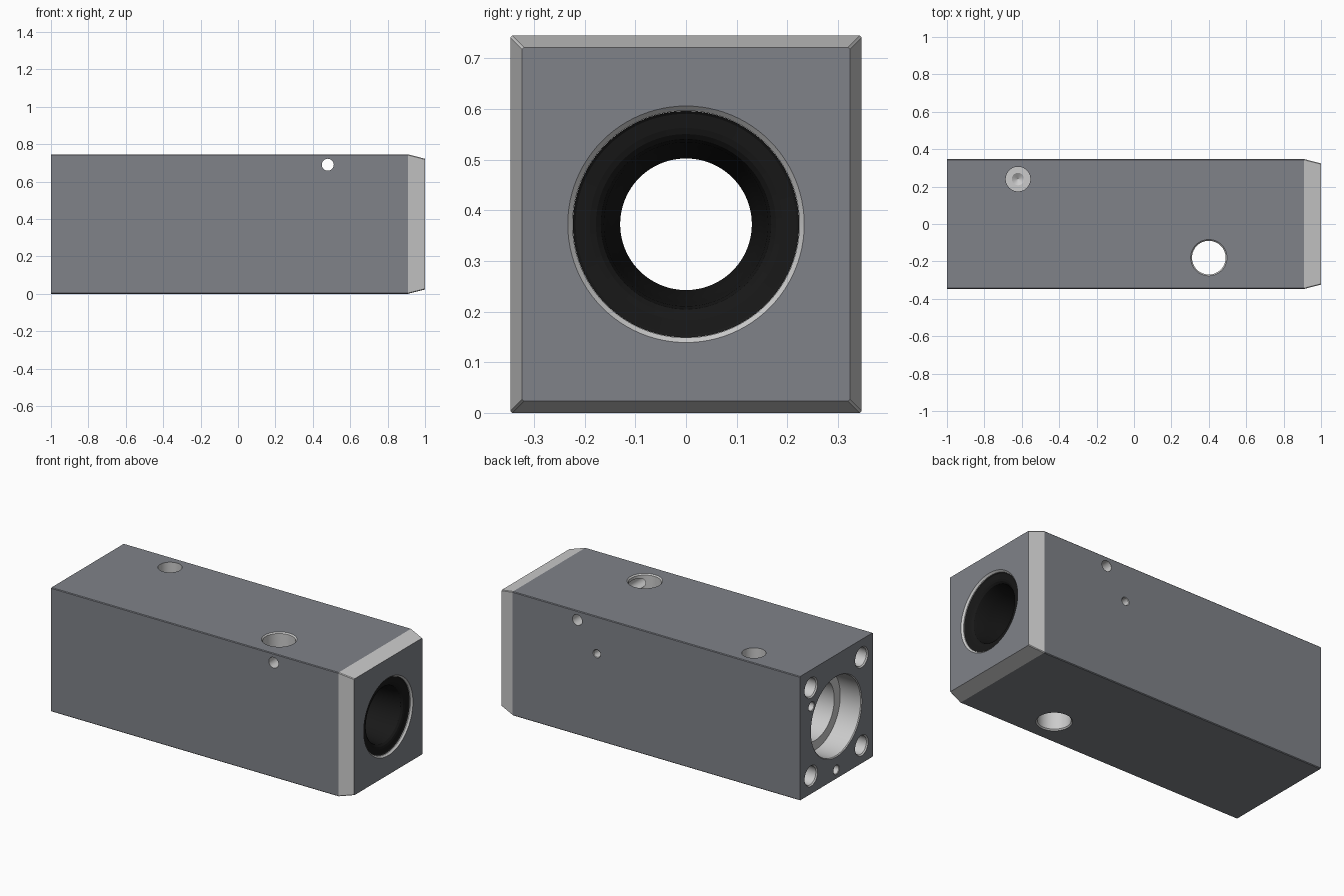
import bpy, bmesh
from math import sin, cos, tau
from mathutils import Vector, Matrix

if "Cube" in bpy.data.objects:
    bpy.data.objects.remove(bpy.data.objects["Cube"])

MID = 0.3725
HALF_W = 0.347


def finish(name, bm):
    bmesh.ops.recalc_face_normals(bm, faces=bm.faces)
    me = bpy.data.meshes.new(name)
    bm.to_mesh(me)
    bm.free()
    ob = bpy.data.objects.new(name, me)
    bpy.context.collection.objects.link(ob)
    return ob


def material(name, color):
    m = bpy.data.materials.new(name)
    m.diffuse_color = (*color, 1)
    m.use_nodes = True
    m.node_tree.nodes["Principled BSDF"].inputs["Base Color"].default_value = m.diffuse_color
    return m


def revolve(name, profile, origin, direction, n=64, ring=False):
    """Lathe (depth, radius) points about a direction; ring closes the profile, else caps."""
    rot = Vector(direction).to_track_quat('Z', 'Y').to_matrix().to_4x4()
    mat = Matrix.Translation(origin) @ rot
    bm = bmesh.new()
    rows = [[bm.verts.new(mat @ Vector((r * cos(tau * i / n), r * sin(tau * i / n), d)))
             for i in range(n)] for d, r in profile]
    pairs = list(zip(rows, rows[1:]))
    if ring:
        pairs.append((rows[-1], rows[0]))
    else:
        bm.faces.new(rows[0])
        bm.faces.new(rows[-1])
    for a, b in pairs:
        for i in range(n):
            j = (i + 1) % n
            bm.faces.new((a[i], a[j], b[j], b[i]))
    return finish(name, bm)


def activate(ob):
    bpy.ops.object.select_all(action='DESELECT')
    ob.select_set(True)
    bpy.context.view_layer.objects.active = ob


def cut(target, cutter):
    m = target.modifiers.new("cut", 'BOOLEAN')
    m.operation = 'DIFFERENCE'
    m.solver = 'EXACT'
    m.object = cutter
    activate(target)
    bpy.ops.object.modifier_apply(modifier=m.name)
    bpy.data.objects.remove(cutter)


def drill(target, origin, direction, r, depth, chamfer=0.007, n=40):
    e = 0.01
    cut(target, revolve("drill", [(-e, r + chamfer + e), (chamfer, r), (depth, r)],
                        origin, direction, n))


# Block: lofted rectangle with broken long edges and a tapered right end
def section(inset, b=0.004):
    w, h = HALF_W - inset, MID - inset
    pts = [(w, h - b), (w - b, h), (b - w, h), (-w, h - b),
           (-w, b - h), (b - w, -h), (w - b, -h), (w, b - h)]
    return [(y, z + MID) for y, z in pts]


bm = bmesh.new()
rows = [[bm.verts.new((x, y, z)) for y, z in section(i)]
        for x, i in ((-1, 0), (0.91, 0), (1, 0.023))]
for a, b in zip(rows, rows[1:]):
    for i in range(8):
        j = (i + 1) % 8
        bm.faces.new((a[i], a[j], b[j], b[i]))
bm.faces.new(rows[0])
bm.faces.new(rows[-1])
block = finish("block", bm)

# Stepped main bore along the length
cut(block, revolve("bore", [(-1.02, 0.262), (-0.995, 0.237), (-0.86, 0.237), (-0.86, 0.18),
                            (0.5, 0.18), (0.5, 0.224), (0.99, 0.224), (1.01, 0.243)],
                   (0, 0, MID), (1, 0, 0), 96))

# Top holes: one right through, one blind counterbore with pilot
cut(block, revolve("through", [(-0.01, 0.107), (0.007, 0.09), (0.738, 0.09), (0.755, 0.107)],
                   (0.4, -0.18, 0.745), (0, 0, -1)))
cut(block, revolve("counterbore", [(-0.01, 0.066), (0.1, 0.066), (0.1, 0.033), (0.12, 0.002)],
                   (-0.62, 0.24, 0.745), (0, 0, -1)))

# Cross pin hole through the sides, and a blind hole in the back
cut(block, revolve("pin", [(-0.4, 0.032), (0.4, 0.032)], (0.48, 0, 0.69), (0, 1, 0), 32))
drill(block, (0.35, HALF_W, 0.522), (0, -1, 0), 0.022, 0.11, 0.003, 32)

# Left end: four corner bolt holes and two dowel holes
for sy in (-1, 1):
    for sz in (-1, 1):
        drill(block, (-1, 0.24 * sy, MID + 0.265 * sz), (1, 0, 0), 0.055, 0.22)
for y, z in ((0.235, 0.523), (0, 0.053)):
    drill(block, (-1, y, z), (1, 0, 0), 0.026, 0.12, 0.003, 32)

# Outer faces are dark; the tapered end and machined holes stay light grey
block.data.materials.clear()
block.data.materials.append(material("machined", (0.8, 0.8, 0.82)))
block.data.materials.append(material("dark_grey", (0.215, 0.225, 0.25)))
for f in block.data.polygons:
    c, n = f.center, f.normal
    on_skin = (abs(c.x) > 0.999 or abs(c.y) > HALF_W - 0.003
               or abs(c.z - MID) > MID - 0.003)
    f.material_index = int(on_skin and abs(n.x) < 0.01 or abs(n.x) > 0.99 and on_skin)

# Black liner in the right end: flat rim, then a rounded funnel to the throat
liner = revolve("bore_liner", [(0.505, 0.2235), (0.985, 0.2235), (0.981, 0.218), (0.978, 0.19),
                               (0.974, 0.178), (0.965, 0.168), (0.94, 0.162), (0.88, 0.156),
                               (0.8, 0.147), (0.7, 0.13), (0.505, 0.13)],
                (0, 0, MID), (1, 0, 0), 96, ring=True)
liner.data.materials.append(material("black", (0.009, 0.009, 0.009)))

for ob in (block, liner):
    activate(ob)
    bpy.ops.object.shade_smooth_by_angle(angle=0.2)
